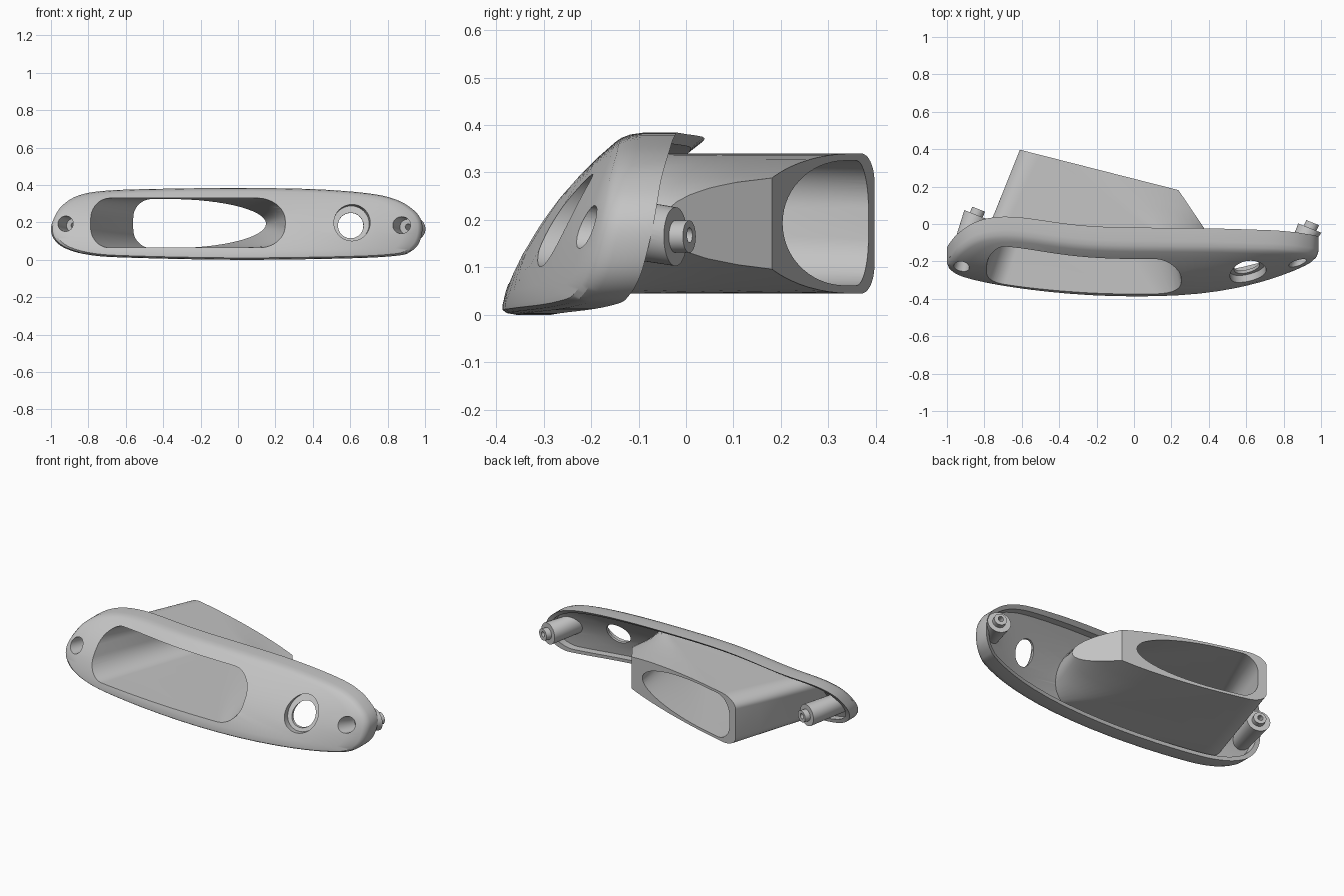
import bpy, bmesh, math
from mathutils import Vector

cube = bpy.data.objects.get("Cube")
if cube:
    bpy.data.objects.remove(cube)

grey = bpy.data.materials.new("satin_grey")
grey.use_nodes = True
grey.diffuse_color = (0.55, 0.55, 0.55, 1)
grey.node_tree.nodes["Principled BSDF"].inputs["Base Color"].default_value = (0.55, 0.55, 0.55, 1)


def face_y(x, z):
    """Depth of the slanted, bowed front surface, swept back at the upper right end."""
    h = max(z, 0) / 0.38
    bow = 0.11 * x * x if x < 0 else 0.2 * x ** 2.5
    swell = 0.068 * math.exp(-((x + 0.74) / 0.36) ** 2) * h * h
    return -0.39 + 0.137 * z + 1.44 * z * z + bow * (1 - 0.8 * h ** 1.5) + swell


def rim_y(x, z):
    """Depth of the back rim."""
    return face_y(x, z) + 0.105


def finish(bm, name):
    bmesh.ops.recalc_face_normals(bm, faces=bm.faces)
    mesh = bpy.data.meshes.new(name)
    bm.to_mesh(mesh)
    bm.free()
    mesh.materials.append(grey)
    ob = bpy.data.objects.new(name, mesh)
    bpy.context.collection.objects.link(ob)
    return ob


def bridge(bm, a, b):
    for i in range(len(a)):
        j = (i + 1) % len(a)
        bm.faces.new((a[i], a[j], b[j], b[i]))


def fan(bm, ring, co):
    hub = bm.verts.new(co)
    for i in range(len(ring)):
        bm.faces.new((ring[i], ring[(i + 1) % len(ring)], hub))


def smooth_loop(pts, steps):
    """Closed Catmull-Rom curve through the points."""
    out, n = [], len(pts)
    for i in range(n):
        p = [Vector(pts[(i + k) % n]) for k in (-1, 0, 1, 2)]
        for s in range(steps):
            t = s / steps
            out.append(0.5 * (2 * p[1] + (p[2] - p[0]) * t
                       + (2 * p[0] - 5 * p[1] + 4 * p[2] - p[3]) * t * t
                       + (3 * p[1] - p[0] - 3 * p[2] + p[3]) * t ** 3))
    return out


def section(x0, x1, z0, z1, left, right, n=16):
    """Rounded section in x and z; left and right are corner radii (x, z)."""
    out = []
    for q, (sx, sz) in enumerate(((1, 1), (-1, 1), (-1, -1), (1, -1))):
        rx, rz = right if sx > 0 else left
        cx = x1 - rx if sx > 0 else x0 + rx
        cz = z1 - rz if sz > 0 else z0 + rz
        for k in range(n):
            a = (q + k / (n - 1) * 0.998 + 0.001) * math.pi / 2
            out.append((cx + rx * math.cos(a), cz + rz * math.sin(a)))
    return out


def circle(x, z, r, n=40):
    return [(x + r * math.cos(i * math.tau / n), z + r * math.sin(i * math.tau / n)) for i in range(n)]


def loft(name, front, front_fn, back, back_fn, overshoot=1.0, chamfer=None):
    bm = bmesh.new()
    a = [Vector((x, front_fn(x, z), z)) for x, z in front]
    b = [Vector((x, back_fn(x, z), z)) for x, z in back]
    rows = [[bm.verts.new(p) for p in a]]
    for k in range(1, 5):
        rows.append([bm.verts.new(p.lerp(q, overshoot * k / 4)) for p, q in zip(a, b)])
        bridge(bm, rows[-2], rows[-1])
    # The front cap follows the bowed surface, the back cap is flat
    mid = sum(a, Vector()) / len(a)
    fan(bm, rows[0], (mid.x, front_fn(mid.x, mid.z), mid.z))
    fan(bm, rows[-1], sum((v.co for v in rows[-1]), Vector()) / len(b))
    if chamfer:
        geom = bm.verts[:] + bm.edges[:] + bm.faces[:]
        cut = bmesh.ops.bisect_plane(bm, geom=geom, plane_co=chamfer[0], plane_no=chamfer[1], clear_outer=True)
        edges = [e for e in cut["geom_cut"] if isinstance(e, bmesh.types.BMEdge)]
        bmesh.ops.holes_fill(bm, edges=edges, sides=0)
    return finish(bm, name)


def combine(target, other, operation):
    mod = target.modifiers.new(operation.lower(), 'BOOLEAN')
    mod.operation, mod.solver, mod.object = operation, 'EXACT', other
    bpy.context.view_layer.objects.active = target
    bpy.ops.object.modifier_apply(modifier=mod.name)
    bpy.data.objects.remove(other)


# Bezel shell: front surface, rounded edge, back rim and shallow hollow back
outline = smooth_loop([
    (-1, .16), (-.985, .22), (-.94, .29), (-.85, .345), (-.7, .37), (-.4, .38), (0, .384),
    (.4, .378), (.7, .355), (.85, .32), (.94, .265), (.98, .21), (.985, .15), (.965, .085),
    (.92, .042), (.85, .022), (.6, .008), (0, 0), (-.6, .012), (-.8, .027), (-.92, .06), (-.98, .105)], 5)
bm = bmesh.new()
MID = 0.19
FLOOR = 0.06


def ring(sx, sz, fn, extra=0.0):
    pts = [(p[0] * sx, MID + (p[1] - MID) * sz) for p in outline]
    return [bm.verts.new((x, fn(x, z) + extra, z)) for x, z in pts]


rings = [ring(s, s, face_y) for s in (0.15, 0.35, 0.55, 0.75, 0.9)]
rings += [ring(0.975, 0.945, face_y, 0.002), ring(0.992, 0.98, face_y, 0.012), ring(1, 1, face_y, 0.034)]
rings += [ring(1, 1, rim_y), ring(0.972, 0.89, rim_y)]
rings += [ring(0.972 * s, 0.89 * s, face_y, FLOOR) for s in (1, 0.8, 0.6, 0.4, 0.15)]
for a, b in zip(rings, rings[1:]):
    bridge(bm, a, b)
fan(bm, rings[0], (0, face_y(0, MID), MID))
fan(bm, rings[-1], (0, face_y(0, MID) + FLOOR, MID))
bezel = finish(bm, "handle_bezel")


def embed(x, z):
    return face_y(x, z) + 0.03


def ahead(x, z):
    return face_y(x, z) - 0.035


def duct_end(x, z):
    return 0.397 - 0.2545 * (x + 0.61)


# Tapered grip pocket with a slanted open end and a chamfered corner
pocket = loft("grip_pocket",
              section(-.83, .33, .045, .34, (.12, .08), (.08, .147)), embed,
              section(-.61, .45, .045, .34, (.11, .06), (.88, .147)), duct_end,
              chamfer=((.235, .185, .2), (.185, .125, 0)))
combine(bezel, pocket, 'UNION')

# Screw bosses: hole x, hole z, end x, end z, end depth, recess radius
bosses = ((-.93, .195, -.845, .175, .05, .042), (.86, .19, .94, .165, -.022, .047))
for hx, hz, ex, ez, ey, r in bosses:
    def end(x, z):
        return ey - 0.4 * (x - ex)
    boss = loft("screw_boss", circle(hx, hz, .06), embed, circle(ex, ez, .062), end)
    combine(bezel, boss, 'UNION')
    nub = loft("boss_nub", circle(ex - .01, ez, .034), lambda x, z: end(x, z) - .03,
               circle(ex + .015, ez, .034), lambda x, z: end(x, z) + .035)
    combine(bezel, nub, 'UNION')

# Openings: grip pocket, stepped lock hole, screw recesses and their bores
combine(bezel, loft("pocket_cutter",
                    section(-.8, .26, .065, .33, (.1, .11), (.12, .12)), ahead,
                    section(-.56, .15, .062, .325, (.1, .1), (.52, .131)), duct_end, 1.1), 'DIFFERENCE')
combine(bezel, loft("lock_recess", circle(.614, .205, .098), ahead,
                    circle(.605, .192, .096), lambda x, z: face_y(x, z) + .042), 'DIFFERENCE')
combine(bezel, loft("lock_bore", circle(.605, .188, .068), ahead,
                    circle(.6, .178, .068), lambda x, z: face_y(x, z) + .13), 'DIFFERENCE')
for hx, hz, ex, ez, ey, r in bosses:
    combine(bezel, loft("screw_recess", circle(hx, hz, r), ahead,
                        circle(hx * .4 + ex * .6, hz * .4 + ez * .6, r * .9),
                        lambda x, z: ey - .1), 'DIFFERENCE')
    combine(bezel, loft("screw_bore", circle(hx * .5 + ex * .5, hz * .5 + ez * .5, .016, 20), lambda x, z: ey - .13,
                        circle(ex + .03, ez, .016, 20), lambda x, z: ey + .08), 'DIFFERENCE')

bpy.ops.object.select_all(action='DESELECT')
bezel.select_set(True)
bpy.context.view_layer.objects.active = bezel
bpy.ops.object.shade_smooth_by_angle(angle=math.radians(32))
